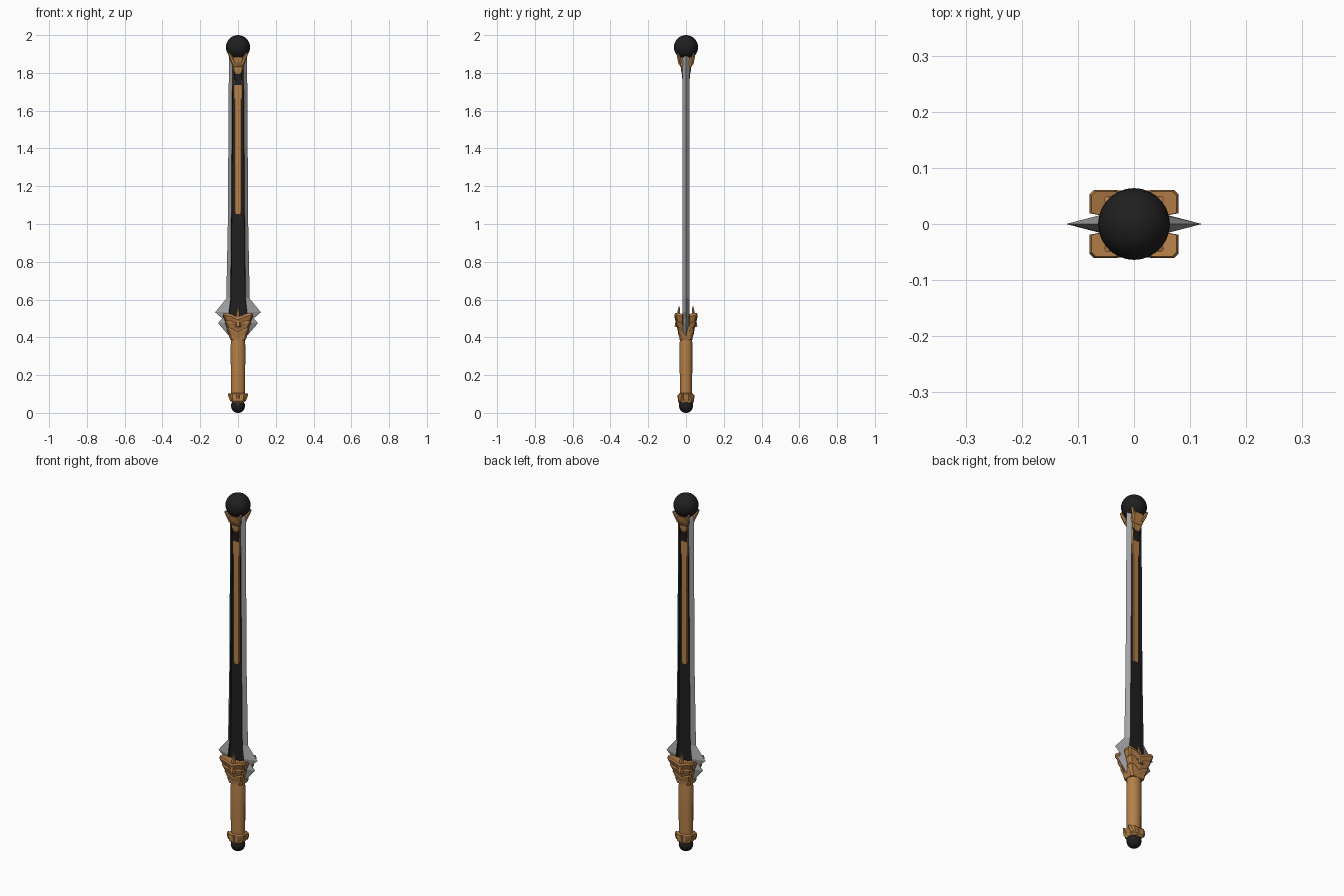
import bpy, bmesh, math
from mathutils import Vector

if "Cube" in bpy.data.objects:
    bpy.data.objects.remove(bpy.data.objects["Cube"])


def material(name, rgb):
    m = bpy.data.materials.new(name)
    m.diffuse_color = (*rgb, 1)
    m.use_nodes = True
    m.node_tree.nodes["Principled BSDF"].inputs["Base Color"].default_value = m.diffuse_color
    return m


GOLD = material("bronze gold", (0.46, 0.215, 0.065))
STEEL = material("steel grey", (0.36, 0.36, 0.37))
BLACK = material("soft black", (0.014, 0.014, 0.014))


def finish(name, bm, mats, smooth=30):
    bmesh.ops.recalc_face_normals(bm, faces=bm.faces)
    me = bpy.data.meshes.new(name)
    bm.to_mesh(me)
    bm.free()
    for m in mats:
        me.materials.append(m)
    ob = bpy.data.objects.new(name, me)
    bpy.context.collection.objects.link(ob)
    bpy.ops.object.select_all(action='DESELECT')
    ob.select_set(True)
    bpy.context.view_layer.objects.active = ob
    bpy.ops.object.shade_smooth_by_angle(angle=math.radians(smooth))
    return ob


def loft(bm, rings, slot=lambda i: 0):
    """Skin equal-length rings of 3D points and cap both ends."""
    vs = [[bm.verts.new(p) for p in r] for r in rings]
    n = len(vs[0])
    for a, b in zip(vs, vs[1:]):
        for i in range(n):
            j = (i + 1) % n
            bm.faces.new((a[i], a[j], b[j], b[i])).material_index = slot(i)
    bm.faces.new(vs[0])
    bm.faces.new(vs[-1])


def oval(z, rx, ry, n=16):
    return [(rx * math.cos(2 * math.pi * (i + .5) / n),
             ry * math.sin(2 * math.pi * (i + .5) / n), z) for i in range(n)]


def rect(z, x, y0, y1, c=0.005):
    """Chamfered rectangle, centred on x, from y0 to y1."""
    return [(x - c, y0, z), (x, y0 + c, z), (x, y1 - c, z), (x - c, y1, z),
            (c - x, y1, z), (-x, y1 - c, z), (-x, y0 + c, z), (c - x, y0, z)]


def ball(name, z, r):
    bm = bmesh.new()
    bmesh.ops.create_uvsphere(bm, u_segments=28, v_segments=16, radius=r)
    bmesh.ops.translate(bm, verts=bm.verts, vec=(0, 0, z))
    finish(name, bm, [BLACK], 40)


def spike(bm, a, b, r0, r1):
    """Tapered six-sided peg from a to b."""
    a, b = Vector(a), Vector(b)
    q = (b - a).to_track_quat('Z', 'Y')
    ring = lambda c, r: [c + q @ Vector((r * math.cos(k * math.pi / 3),
                                         r * math.sin(k * math.pi / 3), 0)) for k in range(6)]
    loft(bm, [ring(a, r0), ring(a.lerp(b, .6), (r0 + r1) * .55), ring(b, r1)])


QUADS = [(sx, sy) for sx in (1, -1) for sy in (1, -1)]

# black balls at both ends
ball("top_orb", 1.936, 0.064)
ball("pommel_orb", 0.037, 0.037)

# blade: (z, cutting edge, ridge) with a black recessed channel on each face
bm = bmesh.new()
rings = []
for z, w, r in [(0.41, .05, .03), (0.475, .106, .045), (0.50, .084, .046), (0.533, .121, .048),
                (0.605, .062, .040), (1.0, .054, .036), (1.89, .048, .029)]:
    t, d, g = .019, .009, r - .003
    rings.append([(w, 0, z), (r, t, z), (g, d, z), (-g, d, z), (-r, t, z),
                  (-w, 0, z), (-r, -t, z), (-g, -d, z), (g, -d, z), (r, -t, z)])
loft(bm, rings, lambda i: 1 if i in (1, 2, 3, 6, 7, 8) else 0)
finish("blade", bm, [STEEL, BLACK], 15)

# gold strips in the channel, wider near the top
for sy, side in ((-1, "front"), (1, "back")):
    bm = bmesh.new()
    loft(bm, [[(x, sy * y, z) for x, y, z in rect(z0, x0, .004, .0175, .003)]
              for z0, x0 in ((1.05, .015), (1.065, .018), (1.655, .018), (1.67, .024), (1.86, .024))])
    finish(side + "_inlay_strip", bm, [GOLD])
    # dark wedge behind the top clasp
    bm = bmesh.new()
    loft(bm, [[(x, sy * y, z) for x, y, z in rect(z0, x0, .002, y0, .003)]
              for z0, x0, y0 in ((1.73, .020, .017), (1.80, .022, .022), (1.89, .026, .030))])
    finish(side + "_clasp_backing", bm, [BLACK])
    # gold clasp under the orb
    bm = bmesh.new()
    loft(bm, [[(x, sy * y, z) for x, y, z in rect(z0, x0, .010, y0)]
              for z0, x0, y0 in ((1.795, .018, .022), (1.815, .026, .027), (1.83, .026, .027),
                                 (1.835, .031, .032), (1.86, .033, .040), (1.885, .026, .044))])
    for sx in (1, -1):
        spike(bm, (sx * .022, sy * .030, 1.85), (sx * .048, sy * .044, 1.905), .012, .006)
    finish(side + "_orb_clasp", bm, [GOLD])

# guard core
bm = bmesh.new()
loft(bm, [rect(z, x, -y, y, .010) for z, x, y in
          ((.385, .040, .034), (.40, .046, .036), (.45, .052, .038), (.51, .058, .044))])
finish("guard_core", bm, [GOLD])

# three overlapping feather layers on each quarter of the guard, slanting to the middle
for k, (z, h, x0, x1, y0, y1) in enumerate([(.405, .050, .044, .058, .034, .044),
                                           (.440, .054, .052, .068, .039, .053),
                                           (.478, .052, .064, .079, .046, .061)]):
    bm = bmesh.new()
    for sx, sy in QUADS:
        def ring(zz, x, y):
            c = .008
            pts = [(0, y - .003, -.024), (x * .5, y, -.006), (x - c, y, 0), (x, y - c, 0),
                   (x, .019, -.006), (x * .5, .012, -.012), (0, .012, -.024)]
            return [(sx * px, sy * py, zz + pz) for px, py, pz in pts]
        loft(bm, [ring(z, x0, y0), ring(z + h * .75, x1, y1), ring(z + h, x1 - .003, y1 - .003)])
    finish("guard_feathers_%d" % (k + 1), bm, [GOLD], 25)

# upright point in the middle of each guard face
bm = bmesh.new()
for sy in (1, -1):
    spike(bm, (0, sy * .046, .455), (0, sy * .036, .562), .017, .003)
finish("guard_points", bm, [GOLD])

# grip
bm = bmesh.new()
loft(bm, [oval(z, x, y) for z, x, y in
          ((.08, .036, .031), (.12, .038, .033), (.24, .039, .034), (.355, .040, .035),
           (.37, .038, .034), (.392, .037, .033))])
finish("grip", bm, [GOLD], 30)

# collar above the pommel, with horns at the sides
bm = bmesh.new()
loft(bm, [rect(z, x, -y, y, .012) for z, x, y in
          ((.052, .030, .032), (.062, .037, .040), (.080, .041, .041), (.100, .043, .039), (.104, .038, .034))])
for sx, sy in QUADS:
    spike(bm, (sx * .030, sy * .024, .070), (sx * .050, sy * .020, .102), .014, .005)
for sy in (1, -1):
    spike(bm, (0, sy * .036, .095), (0, sy * .034, .045), .012, .003)
finish("pommel_collar", bm, [GOLD])
